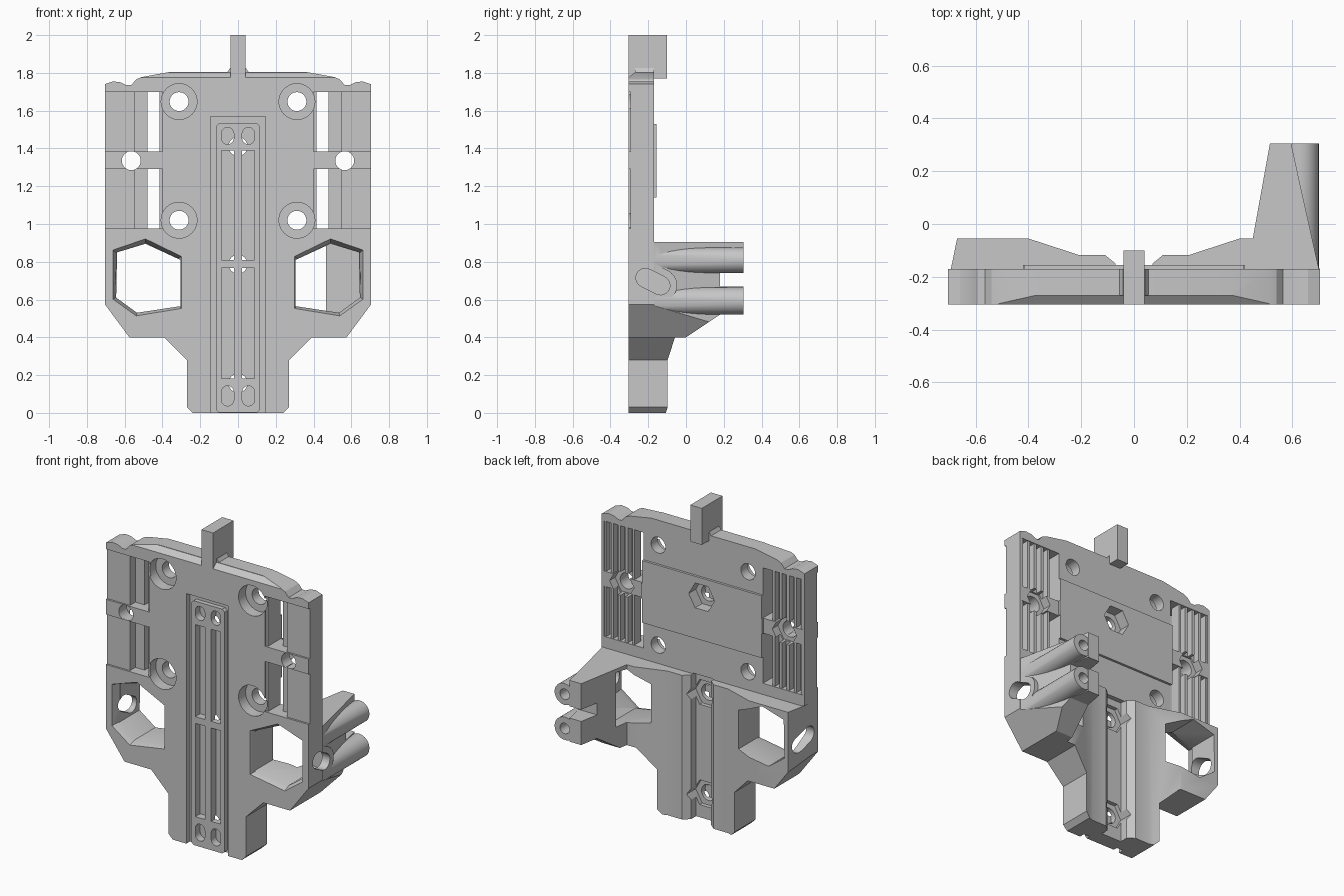
import bpy, bmesh, math
from mathutils import Vector

cube = bpy.data.objects.get("Cube")
if cube:
    bpy.data.objects.remove(cube, do_unlink=True)

grey = bpy.data.materials.new("light grey")
grey.use_nodes = True
grey.diffuse_color = (0.57, 0.57, 0.57, 1)
grey.node_tree.nodes["Principled BSDF"].inputs["Base Color"].default_value = (0.57, 0.57, 0.57, 1)


def prism(name, pts, axis, a, b, end_scale=1.0):
    """Extrude a 2D profile along an axis; the far end may be scaled."""
    cx = sum(p[0] for p in pts) / len(pts)
    cy = sum(p[1] for p in pts) / len(pts)

    def place(u, v, w):
        return {"x": (w, u, v), "y": (u, w, v), "z": (u, v, w)}[axis]
    bm = bmesh.new()
    near = [bm.verts.new(place(u, v, a)) for u, v in pts]
    far = [bm.verts.new(place(cx + (u - cx) * end_scale, cy + (v - cy) * end_scale, b))
           for u, v in pts]
    bm.faces.new(near[::-1])
    bm.faces.new(far)
    n = len(pts)
    for i in range(n):
        j = (i + 1) % n
        bm.faces.new((near[i], near[j], far[j], far[i]))
    bm.normal_update()
    if bm.calc_volume(signed=True) < 0:
        bmesh.ops.reverse_faces(bm, faces=bm.faces[:])
    me = bpy.data.meshes.new(name)
    bm.to_mesh(me)
    bm.free()
    me.materials.append(grey)
    ob = bpy.data.objects.new(name, me)
    bpy.context.collection.objects.link(ob)
    return ob


def box(name, x0, x1, y0, y1, z0, z1):
    return prism(name, [(x0, y0), (x1, y0), (x1, y1), (x0, y1)], "z", z0, z1)


def ring(cu, cv, r, n=32):
    return [(cu + r * math.cos(math.tau * i / n), cv + r * math.sin(math.tau * i / n))
            for i in range(n)]


def stadium(p, q, r, n=12):
    """Rounded slot profile between two points."""
    d = Vector(q) - Vector(p)
    t = math.atan2(d.y, d.x) - math.pi / 2
    turns = [t + math.pi * i / n for i in range(n + 1)]
    return ([(q[0] + r * math.cos(k), q[1] + r * math.sin(k)) for k in turns] +
            [(p[0] - r * math.cos(k), p[1] - r * math.sin(k)) for k in turns])


def combine(tool, operation):
    """Apply a boolean to the carriage and discard the tool."""
    mod = carriage.modifiers.new("bool", "BOOLEAN")
    mod.operation, mod.solver, mod.object = operation, "EXACT", tool
    bpy.context.view_layer.update()
    bpy.context.view_layer.objects.active = carriage
    bpy.ops.object.modifier_apply(modifier=mod.name)
    bpy.data.objects.remove(tool, do_unlink=True)


def cut(tool):
    combine(tool, "DIFFERENCE")


def add(tool):
    combine(tool, "UNION")


def mirrored(half):
    return half + [(-u, v) for u, v in reversed(half)]


def flip(pts, s):
    return [(u * s, v) for u, v in pts]


FRONT, BACK, SHELF = -0.305, -0.17, 0.905

# Full-depth block with the plate outline, right half from bottom to top
outline = mirrored([(0.24, 0), (0.27, 0.03), (0.27, 0.28), (0.39, 0.40), (0.575, 0.40),
                    (0.705, 0.575), (0.705, 1.74), (0.66, 1.755), (0.62, 1.75), (0.59, 1.735),
                    (0.565, 1.735), (0.54, 1.765), (0.51, 1.778), (0.36, 1.805),
                    (0.055, 1.805), (0.042, 1.825)])
carriage = prism("carriage_body", outline, "y", FRONT, 0.305)

# Carve the back: thick lower body with a channel, leaving the side arm
back = [(-0.40, -0.055), (-0.21, -0.117), (-0.11, -0.117), (-0.07, -0.15), (-0.07, -0.20)]
back += [(-x, y) for x, y in reversed(back)]
cut(prism("back_cut", [(-1, 0.5), (-1, -0.25), (-0.71, -0.25), (-0.67, -0.055)] + back +
          [(0.45, -0.055), (0.55, 0.5)], "z", -1, SHELF + 0.005))
cut(box("upper_back_cut", -1, 1, BACK, 1, SHELF, 3))
cut(prism("arm_outer_cut", [(0.70, -0.169), (0.552, 0.5), (1, 0.5), (1, -0.169)], "z", -1, 1))
cut(prism("arm_under_cut", [(-0.03, 0.38), (0.18, 0.52), (0.5, 0.52), (0.5, 0.2), (-0.03, 0.2)],
          "x", -1, 1))
cut(box("arm_gap", 0.4, 0.8, 0.18, 0.5, 0.668, 0.742))

# Arm tubes and the boss around the side slot
tubes = ((0.808, 0.067), (0.593, 0.072))
for z, r in tubes:
    add(prism("tube", ring(0.70 - r, z, r), "y", -0.2, 0.304))
slot_ends = ((-0.215, 0.715), (-0.135, 0.675))
add(prism("slot_boss", stadium(*slot_ends, 0.088), "x", 0.6, 0.698))
for z, r in tubes:
    cut(prism("tube_hole", ring(0.63, z, 0.033, 20), "y", 0.1, 0.4))

# Chamfer on the top front edge, top tab and raised back panel
cut(prism("top_chamfer", [(-0.4, 1.775), (FRONT, 1.775), (-0.27, 1.803), (-0.27, 1.9), (-0.4, 1.9)],
          "x", -0.6, 0.6))
add(box("top_tab", -0.04, 0.04, FRONT, -0.10, 1.77, 2.0))
add(box("back_panel", -0.42, 0.42, -0.2, -0.155, 1.14, 1.53))

# Six-sided openings with a chamfered rim and a side slot
hexagon = [(0.64, 0.85), (0.49, 0.895), (0.305, 0.81), (0.305, 0.565), (0.535, 0.53), (0.645, 0.61)]
rim = [(0.665, 0.865), (0.49, 0.925), (0.295, 0.83), (0.295, 0.55), (0.54, 0.51), (0.665, 0.60)]
for s in (1, -1):
    cut(prism("opening", flip(hexagon, s), "y", -0.4, 0.03))
    cut(prism("rim", flip(rim, s), "y", FRONT - 0.01, -0.25, 0.88))
    cut(prism("side_slot", stadium(*slot_ends, 0.05), "x", 0.56 * s, 0.8 * s))

# Belt windows: through opening, shallow front step, ribs at the back
window = [(0.40, -0.5), (0.8, -0.5), (0.8, -0.293), (0.545, -0.293), (0.545, -0.24), (0.48, -0.24)]
window.append((0.48, -0.175))
for i in range(4):
    x0, x1 = 0.495 + 0.05 * i, 0.527 + 0.05 * i
    window += [(x0, -0.175), (x0, -0.215), (x1, -0.215), (x1, -0.175)]
window += [(0.69, -0.175), (0.69, 0), (0.415, 0), (0.415, -0.293), (0.40, -0.293)]
for s in (1, -1):
    for z0, z1 in ((0.975, 1.29), (1.385, 1.70)):
        cut(prism("window", flip(window, s), "z", z0, z1))
    cut(prism("clamp_nut", ring(0.565 * s, 1.335, 0.085, 6), "y", -0.225, 0))
    cut(prism("clamp_hole", ring(0.565 * s, 1.335, 0.05), "y", -0.5, 0))

# Corner screw holes with counterbores
for s in (1, -1):
    for z in (1.02, 1.648):
        cut(prism("bore", ring(0.312 * s, z, 0.095), "y", -0.5, -0.235))
        cut(prism("hole", ring(0.312 * s, z, 0.05), "y", -0.5, 0))

# Front groove holding a slotted rail
cut(box("groove", -0.145, 0.145, -0.5, -0.27, -0.1, 1.57))
rail = mirrored([(0.10, 0.001), (0.115, 0.015), (0.115, 1.52), (0.10, 1.535)])
add(prism("rail", rail, "y", -0.298, -0.26))
for s in (1, -1):
    for z0, z1 in ((0.182, 0.768), (0.81, 1.388)):
        slot = [(0.022, z0), (0.088, z0), (0.088, z1), (0.022, z1)]
        cut(prism("long_slot", flip(slot, s), "y", -0.5, -0.25))
    for z0, z1 in ((0.07, 0.11), (1.455, 1.478)):
        cut(prism("short_slot", stadium((0.055 * s, z0), (0.055 * s, z1), 0.033), "y", -0.5, -0.25))

# Rail screw holes with nut pockets behind; the rail's cross bars stay in front
for z in (0.157, 0.787, 1.41):
    cut(prism("nut", ring(0, z, 0.09, 6), "y", -0.225, 0))
    cut(prism("screw", ring(0, z, 0.05), "y", -0.262, 0))

bpy.ops.object.select_all(action="DESELECT")
carriage.select_set(True)
bpy.context.view_layer.objects.active = carriage
bpy.ops.object.shade_smooth_by_angle(angle=math.radians(25))
